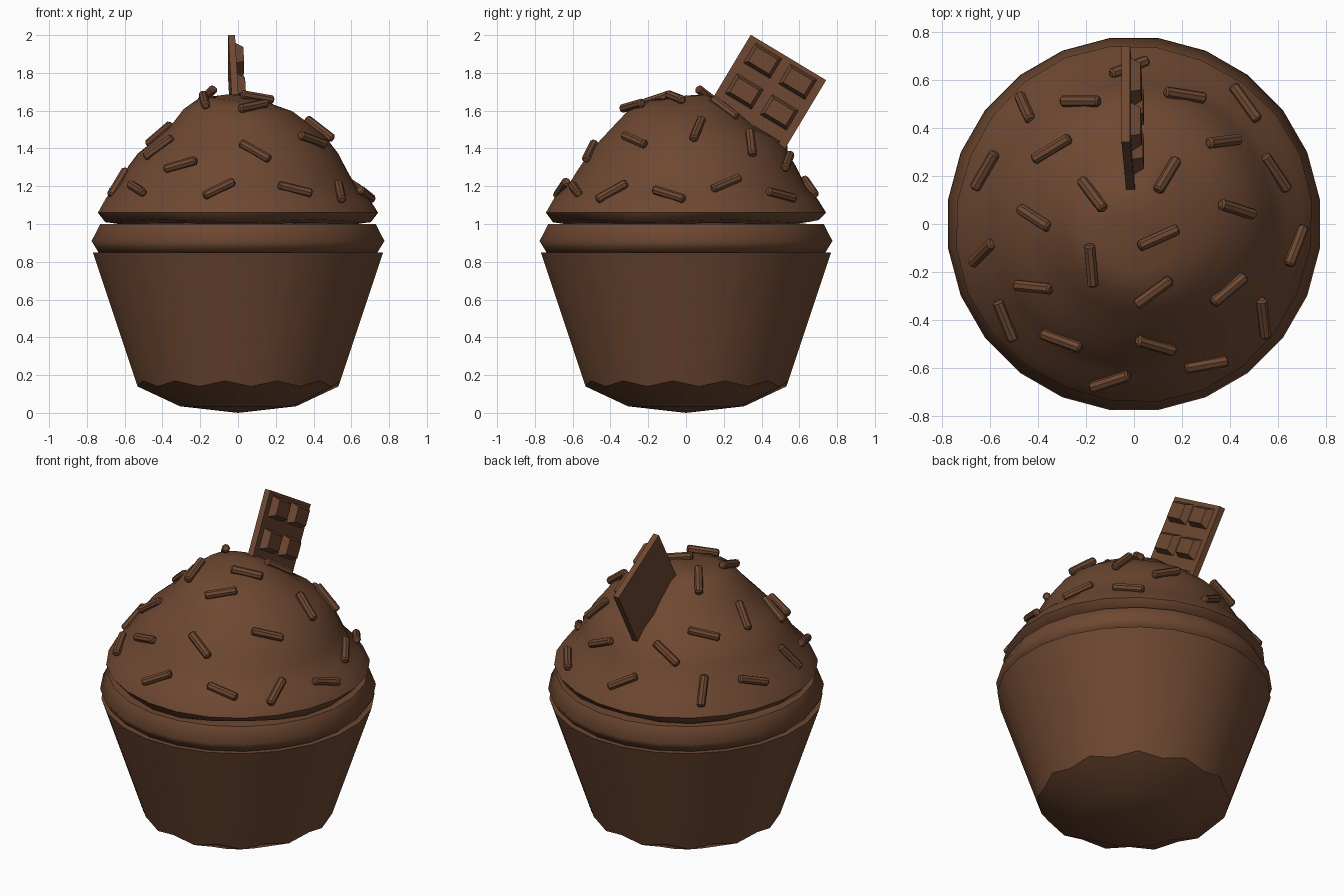
import bpy, bmesh, math
from mathutils import Vector, Matrix

if "Cube" in bpy.data.objects:
    bpy.data.objects.remove(bpy.data.objects["Cube"])

chocolate = bpy.data.materials.new("chocolate_brown")
chocolate.diffuse_color = (0.155, 0.064, 0.031, 1)
chocolate.use_nodes = True
chocolate.node_tree.nodes["Principled BSDF"].inputs["Base Color"].default_value = chocolate.diffuse_color
SIDES = 24


def finish(bm, name, smooth=None):
    bmesh.ops.recalc_face_normals(bm, faces=bm.faces)
    me = bpy.data.meshes.new(name)
    bm.to_mesh(me)
    bm.free()
    ob = bpy.data.objects.new(name, me)
    bpy.context.collection.objects.link(ob)
    me.materials.append(chocolate)
    if smooth:
        bpy.ops.object.select_all(action='DESELECT')
        ob.select_set(True)
        bpy.context.view_layer.objects.active = ob
        bpy.ops.object.shade_smooth_by_angle(angle=math.radians(smooth))
    return ob


def lathe(name, profile, smooth, shape=lambda r, a, z, i: (r, z)):
    """Revolve (radius, height) points; radius 0 closes with a single point."""
    bm = bmesh.new()
    rings = []
    for r, z in profile:
        if r == 0:
            rings.append([bm.verts.new((0, 0, z))] * SIDES)
            continue
        ring = []
        for i in range(SIDES):
            a = math.tau * (i + 0.5) / SIDES
            rr, zz = shape(r, a, z, i)
            ring.append(bm.verts.new((rr * math.cos(a), rr * math.sin(a), zz)))
        rings.append(ring)
    for lo, hi in zip(rings, rings[1:]):
        for i in range(SIDES):
            j = (i + 1) % SIDES
            bm.faces.new(list(dict.fromkeys((lo[i], lo[j], hi[j], hi[i]))))
    return finish(bm, name, smooth)


# Paper cup, with a zigzag edge where the wall meets the rounded base
def zigzag(r, a, z, i):
    if abs(z - 0.15) < 0.001:
        d = 0.02 if i % 2 else -0.01
        return r + d * 0.33, z + d
    return r, z


lathe("paper_cup", [(0, 0), (0.31, 0.035), (0.54, 0.15), (0.775, 0.85), (0.70, 0.85), (0, 0.85)],
      35, zigzag)

# Cake edge bulging over the cup
lathe("cake_rim", [(0, 0.85), (0.745, 0.85), (0.782, 0.91), (0.735, 1.0), (0, 1.01)], 60)

# Frosting dome with a soft swirl
DOME = [(0.745, 1.06), (0.70, 1.135), (0.635, 1.20), (0.585, 1.29), (0.535, 1.37), (0.46, 1.45),
        (0.37, 1.52), (0.29, 1.60), (0.20, 1.65), (0.10, 1.675), (0, 1.68)]


def swirl(r, a):
    fade = min(1, r / 0.2) * max(0, min(1, (0.74 - r) / 0.15))
    return 0.022 * fade * math.sin(a - 14 * r + 1.2)


def frost(r, a, z, i):
    if z < 1.05:
        return r, z + 0.008 * math.sin(5 * a)
    return r + (0.006 * math.sin(4 * a) if r > 0.6 else 0), z + swirl(r, a)


lathe("frosting", [(0, 1.0), (0.60, 1.0), (0.71, 1.015)] + DOME, 60, frost)


def dome_point(x, y):
    r, a = math.hypot(x, y), math.atan2(y, x)
    for (r1, z1), (r0, z0) in zip(DOME, DOME[1:]):
        if r0 <= r <= r1:
            z = z0 + (z1 - z0) * (r - r0) / (r1 - r0)
            return Vector((x, y, z + swirl(r, a)))
    return Vector((x, y, 1.06))


# Sprinkles: position seen from above and heading in degrees
SPRINKLES = [
    (-.45, .48, -66), (-.22, .505, 0), (-.34, .31, 31), (-.615, .22, 60), (-.17, .12, -53),
    (-.41, .025, -33), (-.625, -.12, 45), (-.175, -.17, -85), (-.415, -.26, -6), (-.53, -.40, -68),
    (-.30, -.48, -20), (-.10, -.65, 18), (.08, -.28, 36), (.10, -.055, 24), (.135, .20, 59),
    (.21, .53, -9), (.37, .34, 7), (.46, .50, -54), (.585, .21, -56), (.425, .06, -18),
    (.67, -.09, 69), (.39, -.27, 40), (.535, -.39, -83), (.09, -.50, -16), (.30, -.58, 10),
    (-.02, .645, 21)]

bm = bmesh.new()
for x, y, deg in SPRINKLES:
    p = dome_point(x, y)
    e = 0.05
    dx = dome_point(x + e, y) - dome_point(x - e, y)
    dy = dome_point(x, y + e) - dome_point(x, y - e)
    n = dx.cross(dy).normalized()
    h = math.radians(deg)
    t = (dx * math.cos(h) + dy * math.sin(h)).normalized()
    s = n.cross(t)
    rot = Matrix((s, n, t)).transposed().to_4x4()
    place = Matrix.Translation(p + n * 0.01) @ rot
    made = bmesh.ops.create_cone(bm, cap_ends=True, segments=8, radius1=0.024, radius2=0.024,
                                 depth=0.185, matrix=place)
    rim = {ed for v in made["verts"] for ed in v.link_edges
           if any(len(f.verts) > 4 for f in ed.link_faces)}
    bmesh.ops.bevel(bm, geom=list(rim), offset=0.008, segments=1, affect='EDGES')
finish(bm, "sprinkles", 40)

# Chocolate bar stuck in the frosting: a thin slab with raised squares on one face
across = Vector((0, 0.857, -0.515))
down = Vector((0.05, -0.515, -0.857)).normalized()
out = down.cross(across).normalized()
if out.x < 0:
    out = -out
corner = Vector((-0.052, 0.342, 2.0))


def slab(bm, u, v, w, h, d0, d1, taper=0.0):
    """Box centred at (u, v) on the bar face, narrowing outward by taper."""
    layers = []
    for d, k in ((d0, 0), (d1, taper)):
        a, b = w / 2 - k, h / 2 - k
        layers.append([bm.verts.new(corner + across * (u + i * a) + down * (v + j * b) + out * d)
                       for i, j in ((-1, -1), (1, -1), (1, 1), (-1, 1))])
    lo, hi = layers
    bm.faces.new(lo)
    bm.faces.new(hi)
    for i in range(4):
        j = (i + 1) % 4
        bm.faces.new((lo[i], lo[j], hi[j], hi[i]))


bm = bmesh.new()
slab(bm, 0.233, 0.29, 0.466, 0.58, 0, 0.036)
for v in (0.085, 0.275, 0.465):
    for u in (0.125, 0.341):
        slab(bm, u, v, 0.165, 0.125, 0.034, 0.078, 0.018)
finish(bm, "chocolate_bar")
